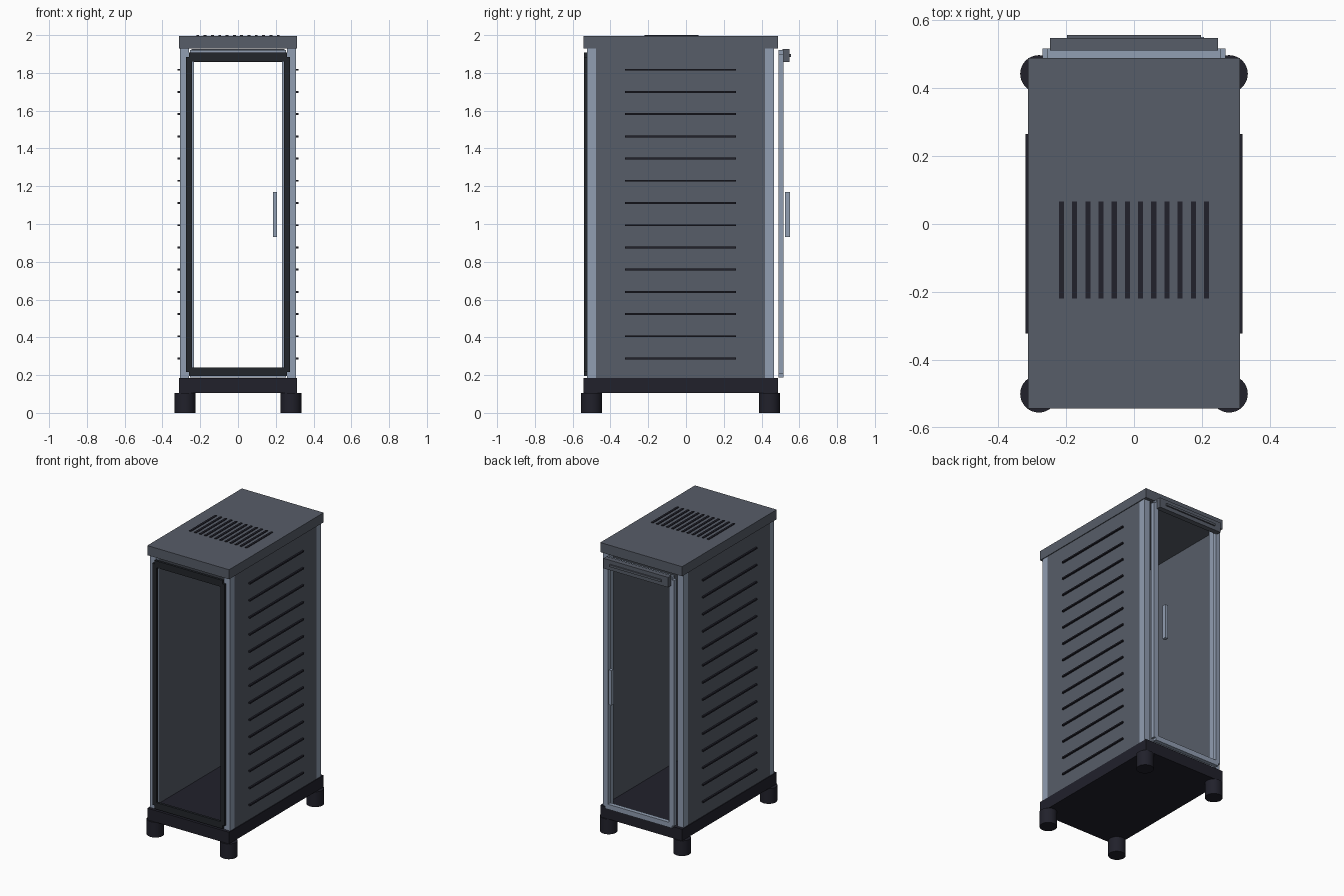
import bpy
import math

old = bpy.data.objects.get("Cube")
if old:
    bpy.data.objects.remove(old, do_unlink=True)


def material(name, rgb):
    m = bpy.data.materials.new(name)
    m.use_nodes = True
    m.diffuse_color = (*rgb, 1)
    bsdf = next(n for n in m.node_tree.nodes if n.type == "BSDF_PRINCIPLED")
    bsdf.inputs["Base Color"].default_value = (*rgb, 1)
    return m


SLATE = material("slate grey", (0.095, 0.109, 0.138))
STEEL = material("pale steel blue", (0.283, 0.342, 0.445))
NAVY = material("dark navy", (0.015, 0.015, 0.024))
CHARCOAL = material("charcoal", (0.016, 0.019, 0.024))


def box(name, x, y, z, mat):
    """Box from (low, high) ranges along each axis."""
    spans = (x, y, z)
    bpy.ops.mesh.primitive_cube_add(size=1, location=[(a + b) / 2 for a, b in spans])
    ob = bpy.context.object
    ob.name = name
    ob.scale = [b - a for a, b in spans]
    bpy.ops.object.transform_apply(location=False, rotation=False, scale=True)
    ob.data.materials.append(mat)
    return ob


def sides(name, x, y, z, mat):
    """Mirrored pair of boxes on the left and right."""
    box("left_" + name, x, y, z, mat)
    box("right_" + name, (-x[1], -x[0]), y, z, mat)


BODY_Y = (-0.543, 0.488)
WALL_Z = (0.185, 1.93)

# Plinth and roof
box("base", (-0.312, 0.312), BODY_Y, (0.105, 0.185), NAVY)
box("roof", (-0.312, 0.312), BODY_Y, (1.93, 1.996), SLATE)

# Round feet
for side, x in (("left", 0.28), ("right", -0.28)):
    for end, y in (("front", -0.5), ("back", 0.442)):
        bpy.ops.mesh.primitive_cylinder_add(vertices=32, radius=0.055, depth=0.105,
                                            location=(x, y, 0.0525))
        foot = bpy.context.object
        foot.name = f"{side}_{end}_foot"
        foot.data.materials.append(NAVY)
        bpy.ops.object.shade_smooth_by_angle(angle=math.radians(35))

# Corner posts and side panels
sides("front_post", (0.26, 0.307), (-0.523, -0.476), WALL_Z, STEEL)
sides("back_post", (0.26, 0.307), (0.418, 0.466), WALL_Z, STEEL)
sides("side_panel", (0.293, 0.307), (-0.476, 0.418), WALL_Z, SLATE)

# Side vent slats
for i in range(14):
    z = 0.288 + i * 0.1176
    sides(f"side_slat_{i + 1}", (0.3, 0.319), (-0.322, 0.265), (z - 0.005, z + 0.005), NAVY)

# Roof vent slots
for i in range(12):
    x = (i - 5.5) * 0.0388
    box(f"roof_slot_{i + 1}", (x - 0.0075, x + 0.0075), (-0.219, 0.066), (1.985, 2.0), NAVY)

# Front door frame
FRONT_Y = (-0.54, -0.523)
sides("front_door_stile", (0.244, 0.275), FRONT_Y, (0.217, 1.883), CHARCOAL)
box("front_door_top_rail", (-0.26, 0.26), FRONT_Y, (1.86, 1.907), CHARCOAL)
box("front_door_bottom_rail", (-0.26, 0.26), FRONT_Y, (0.194, 0.24), CHARCOAL)

# Back door frame
BACK_Y = (0.489, 0.517)
sides("back_door_stile", (0.234, 0.27), BACK_Y, (0.205, 1.9), STEEL)
box("back_door_top_rail", (-0.255, 0.255), BACK_Y, (1.885, 1.92), STEEL)
box("back_door_bottom_rail", (-0.255, 0.255), BACK_Y, (0.188, 0.223), STEEL)

# Back door handle and header
box("back_door_handle", (0.184, 0.206), (0.524, 0.55), (0.93, 1.17), STEEL)
box("back_header", (-0.247, 0.247), (0.511, 0.547), (1.858, 1.927), SLATE)
box("back_header_strip", (-0.197, 0.197), (0.547, 0.556), (1.885, 1.9), SLATE)
